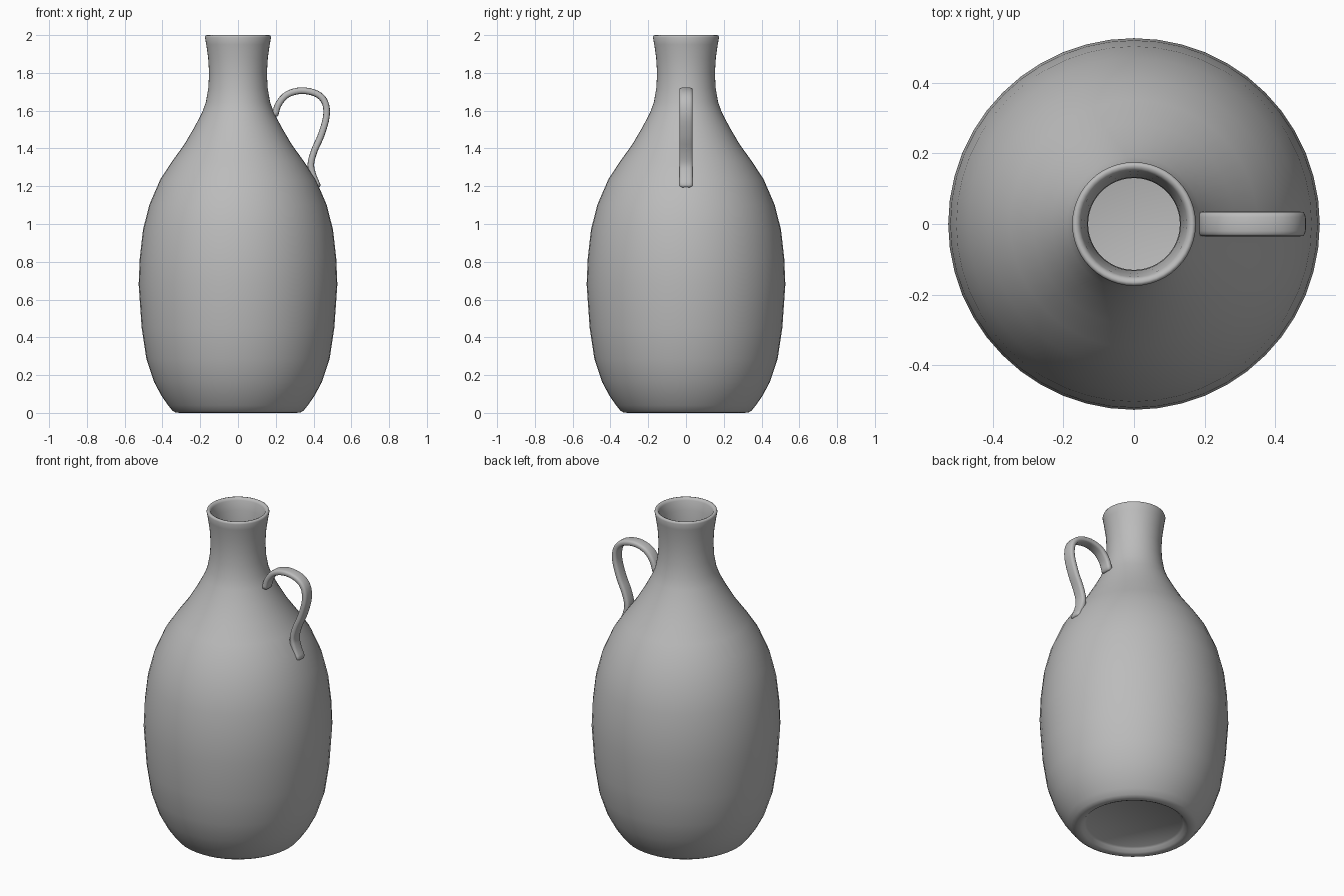
import bpy, bmesh, math
from mathutils import Vector

if "Cube" in bpy.data.objects:
    bpy.data.objects.remove(bpy.data.objects["Cube"])

clay = bpy.data.materials.new("grey_clay")
clay.diffuse_color = (0.5, 0.5, 0.5, 1)
clay.use_nodes = True
clay.node_tree.nodes["Principled BSDF"].inputs["Base Color"].default_value = clay.diffuse_color


def finish(name, bm):
    bmesh.ops.recalc_face_normals(bm, faces=bm.faces)
    mesh = bpy.data.meshes.new(name)
    bm.to_mesh(mesh)
    bm.free()
    mesh.materials.append(clay)
    for p in mesh.polygons:
        p.use_smooth = True
    mesh.set_sharp_from_angle(angle=math.radians(60))
    obj = bpy.data.objects.new(name, mesh)
    bpy.context.collection.objects.link(obj)
    return obj


def loft(name, rings):
    """Skin closed rings of equal length and cap both ends."""
    bm = bmesh.new()
    loops = [[bm.verts.new(co) for co in ring] for ring in rings]
    n = len(loops[0])
    for a, b in zip(loops, loops[1:]):
        for i in range(n):
            j = (i + 1) % n
            bm.faces.new((a[i], a[j], b[j], b[i]))
    bm.faces.new(loops[0])
    bm.faces.new(loops[-1])
    return finish(name, bm)


def smooth_path(pts, steps):
    """Catmull-Rom curve through the points."""
    pts = [Vector(p) for p in pts]
    p = [2 * pts[0] - pts[1]] + pts + [2 * pts[-1] - pts[-2]]
    out = []
    for i in range(1, len(p) - 2):
        a, b, c, d = p[i - 1:i + 3]
        for k in range(steps):
            t = k / steps
            out.append(0.5 * (2 * b + (c - a) * t + (2 * a - 5 * b + 4 * c - d) * t * t
                              + (3 * b - a - 3 * c + d) * t ** 3))
    return out + [pts[-1]]


# Vase body: recessed base, outer wall, rolled lip, inner wall and floor (r, z)
base = [(0.265, 0.03), (0.275, 0.022), (0.29, 0.006), (0.305, 0.0), (0.33, 0.002)]
outer = [(0.347, 0.012), (0.37, 0.04), (0.405, 0.09), (0.445, 0.165), (0.485, 0.285),
         (0.51, 0.45), (0.526, 0.68), (0.52, 0.82), (0.503, 0.97), (0.47, 1.10),
         (0.412, 1.235), (0.35, 1.33), (0.285, 1.42), (0.232, 1.51), (0.19, 1.59),
         (0.17, 1.645), (0.157, 1.72), (0.153, 1.80), (0.158, 1.88), (0.168, 1.95)]
lip = [(0.175, 1.988), (0.172, 1.998), (0.165, 2.0), (0.156, 1.997), (0.15, 1.985)]
inner = [(0.14, 1.93), (0.132, 1.86), (0.13, 1.75), (0.138, 1.66), (0.165, 1.57),
         (0.25, 1.42), (0.375, 1.235), (0.465, 0.97), (0.488, 0.68), (0.445, 0.285),
         (0.37, 0.1), (0.33, 0.065)]
SIDES = 48
loft("vase_body", [[(r * math.cos(i * math.tau / SIDES), r * math.sin(i * math.tau / SIDES), z)
                    for i in range(SIDES)] for r, z in base + outer + lip + inner])

# Strap handle: rounded flat section swept along an S-shaped path (x, z)
path = smooth_path([(0.196, 1.578), (0.215, 1.635), (0.26, 1.685), (0.335, 1.706), (0.415, 1.69),
                    (0.46, 1.645), (0.468, 1.57), (0.44, 1.47), (0.405, 1.39), (0.386, 1.32),
                    (0.395, 1.265), (0.421, 1.2)], 4)
rings = []
for k, p in enumerate(path):
    tangent = (path[min(k + 1, len(path) - 1)] - path[max(k - 1, 0)]).normalized()
    normal = Vector((-tangent.y, tangent.x))
    ring = []
    for i in range(16):
        a = i * math.tau / 16
        c, s = math.cos(a), math.sin(a)
        y = 0.035 * math.copysign(abs(c) ** 0.6, c)
        q = p + normal * 0.0175 * math.copysign(abs(s) ** 0.6, s)
        ring.append((q.x, y, q.y))
    rings.append(ring)


# Rounded ends of the strap
def shrink(ring, centre, push):
    return [tuple(Vector((centre.x, 0, centre.y)) + 0.6 * (Vector(v) - Vector((centre.x, 0, centre.y)))
                  + push) for v in ring]


d0 = (path[0] - path[1]).normalized() * 0.008
d1 = (path[-1] - path[-2]).normalized() * 0.008
rings.insert(0, shrink(rings[0], path[0], Vector((d0.x, 0, d0.y))))
rings.append(shrink(rings[-1], path[-1], Vector((d1.x, 0, d1.y))))
loft("handle", rings)
